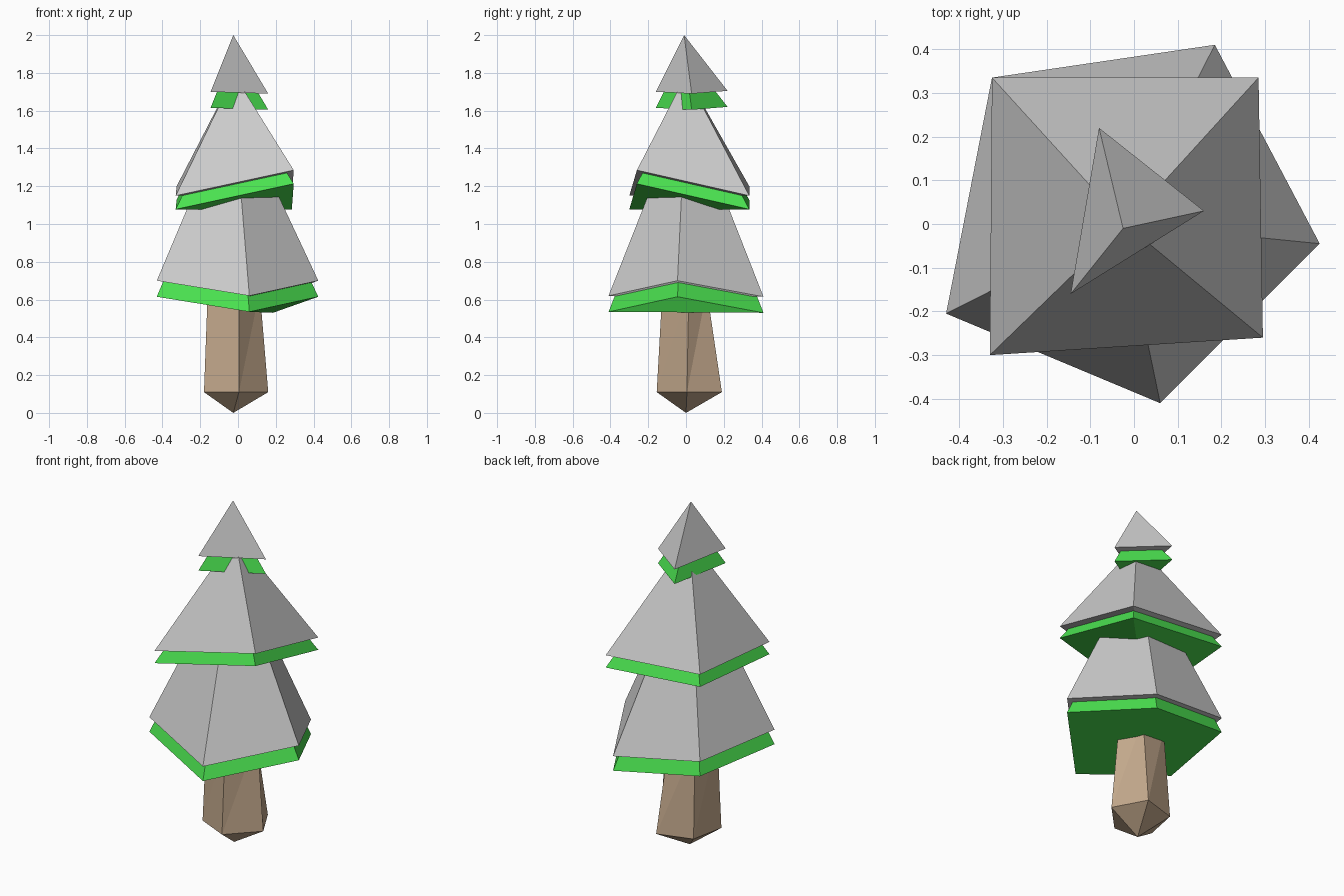
import bpy

if "Cube" in bpy.data.objects:
    bpy.data.objects.remove(bpy.data.objects["Cube"])


def material(name, color):
    m = bpy.data.materials.new(name)
    m.diffuse_color = (*color, 1)
    m.use_nodes = True
    m.node_tree.nodes["Principled BSDF"].inputs["Base Color"].default_value = m.diffuse_color
    return m


def build(name, verts, faces, mat=None):
    mesh = bpy.data.meshes.new(name)
    mesh.from_pydata(verts, [], faces)
    if mat:
        mesh.materials.append(mat)
    mesh.update()
    obj = bpy.data.objects.new(name, mesh)
    bpy.context.collection.objects.link(obj)
    return obj


def pyramid(name, rim, apex, base, drop=0.0, mat=None):
    """Uneven pyramid over a counter-clockwise rim, lowered by drop."""
    n = len(rim)
    verts = [(x, y, z - drop) for x, y, z in rim + [apex]]
    sides = [(i, (i + 1) % n, n) for i in range(n)]
    return build(name, verts, sides + base, mat)


green = material("needles", (0.07, 0.76, 0.08))
brown = material("bark", (0.54, 0.39, 0.26))

# Branch tiers: rim points, apex, underside faces, snow thickness
tiers = {
    "lower": ([(-0.43, -0.205, 0.70), (0.06, -0.41, 0.62), (0.425, -0.045, 0.70),
               (0.185, 0.41, 0.615), (-0.325, 0.335, 0.69)],
              (-0.025, 0.0, 1.66), [(4, 3, 2, 1, 0)], 0.085),
    "middle": ([(-0.33, -0.30, 1.15), (0.295, -0.26, 1.285),
                (0.285, 0.335, 1.15), (-0.325, 0.335, 1.20)],
               (-0.02, 0.0, 1.79), [(2, 1, 0), (3, 2, 0)], 0.072),
    "top": ([(-0.145, -0.16, 1.70), (0.16, 0.03, 1.69), (-0.08, 0.22, 1.705)],
            (-0.025, -0.01, 2.0), [(2, 1, 0)], 0.085),
}

# Each green tier carries an identical snow cap, shifted up
for label, (rim, apex, base, drop) in tiers.items():
    pyramid(label + "_snow", rim, apex, base)
    pyramid(label + "_branches", rim, apex, base, drop, green)

# Tapered five-sided trunk with a pointed foot
foot = [(-0.18, -0.07), (0.005, -0.155), (0.16, 0.005), (0.06, 0.19), (-0.14, 0.13)]
head = [(-0.16, -0.06), (0.005, -0.125), (0.115, 0.015), (0.03, 0.11), (-0.125, 0.095)]
n = len(foot)
verts = [(x, y, 0.11) for x, y in foot] + [(x, y, 0.65) for x, y in head]
verts.append((-0.025, 0.0, 0.0))
faces = [tuple(range(n, 2 * n))]
for i in range(n):
    j = (i + 1) % n
    faces += [(i, j, n + j), (i, n + j, n + i), (j, i, 2 * n)]
build("trunk", verts, faces, brown)
